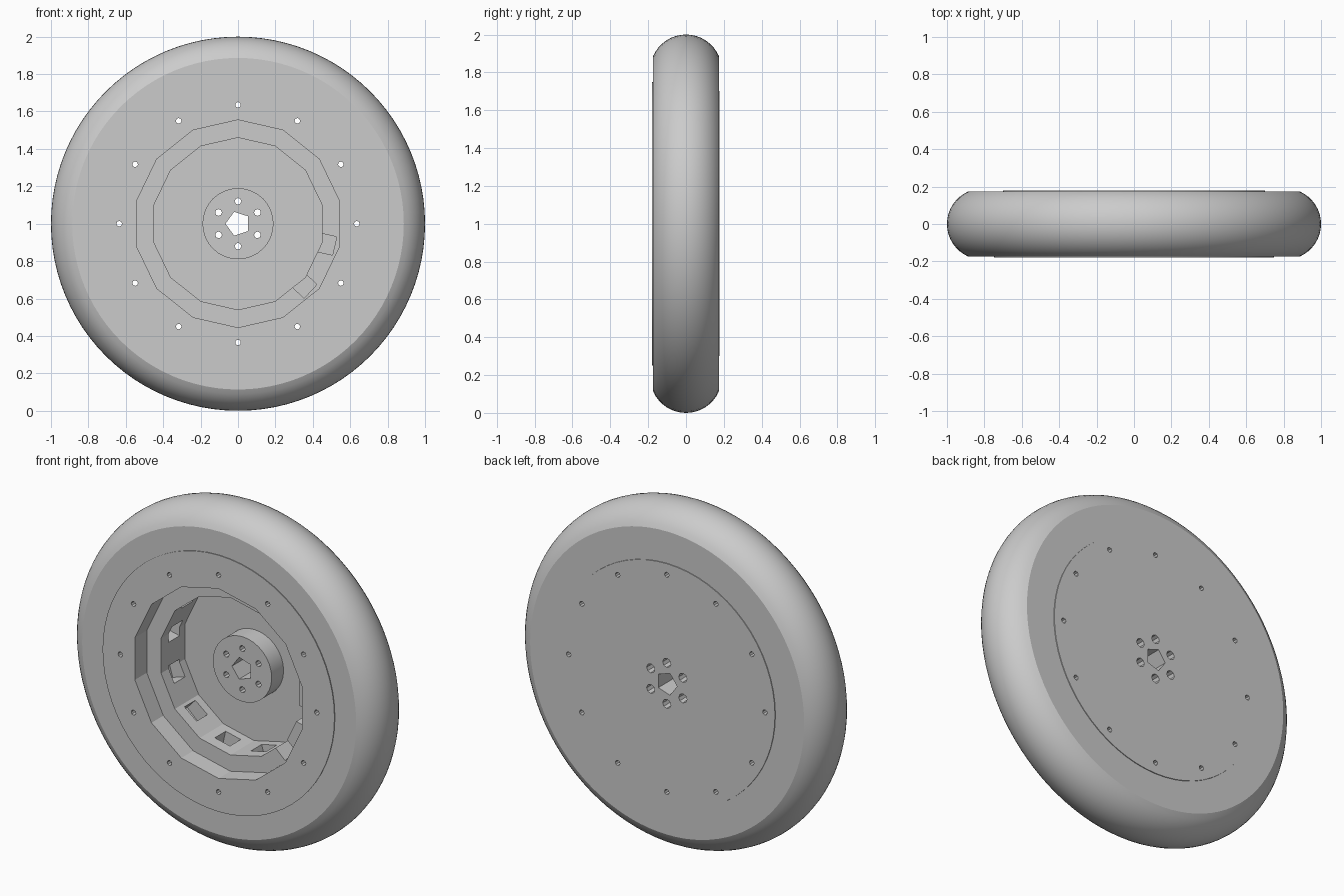
import bpy
import bmesh
from math import pi, sin, cos, radians, asin
from mathutils import Matrix, Vector

if "Cube" in bpy.data.objects:
    bpy.data.objects.remove(bpy.data.objects["Cube"])

# One plain grey for the whole wheel
grey = bpy.data.materials.new("plain_grey")
grey.use_nodes = True
colour = (0.6, 0.6, 0.6, 1)
grey.diffuse_color = colour
grey.node_tree.nodes["Principled BSDF"].inputs["Base Color"].default_value = colour

AXLE = Vector((0, 0, 1))


def make_object(name, bm):
    bmesh.ops.recalc_face_normals(bm, faces=bm.faces)
    mesh = bpy.data.meshes.new(name)
    bm.to_mesh(mesh)
    bm.free()
    mesh.materials.append(grey)
    obj = bpy.data.objects.new(name, mesh)
    bpy.context.collection.objects.link(obj)
    return obj


def add_drum(bm, front, back, r_front, r_back, sides, radius=0, angle=0, turn=0):
    """Drum along y, set at a polar position around the axle."""
    place = AXLE + Vector((radius * cos(angle), (front + back) / 2, radius * sin(angle)))
    matrix = Matrix.Translation(place) @ Matrix.Rotation(pi / 2, 4, 'X') @ Matrix.Rotation(turn, 4, 'Z')
    bmesh.ops.create_cone(bm, cap_ends=True, segments=sides, radius1=r_back,
                          radius2=r_front, depth=back - front, matrix=matrix)


def drum(name, *args, **kwargs):
    bm = bmesh.new()
    add_drum(bm, *args, **kwargs)
    return make_object(name, bm)


def add_slot(bm, angle, inner, outer, width, front, back):
    """Box running outwards from the axle."""
    middle = Vector(((inner + outer) / 2, (front + back) / 2, 0))
    matrix = (Matrix.Translation(AXLE) @ Matrix.Rotation(-angle, 4, 'Y')
              @ Matrix.Translation(middle)
              @ Matrix.Diagonal((outer - inner, back - front, width, 1)))
    bmesh.ops.create_cube(bm, size=1, matrix=matrix)


def cut(target, cutter):
    cutter.hide_render = True
    mod = target.modifiers.new("cut", 'BOOLEAN')
    mod.operation = 'DIFFERENCE'
    mod.solver = 'EXACT'
    mod.object = cutter
    bpy.context.view_layer.objects.active = target
    bpy.ops.object.modifier_apply(modifier=mod.name)


def smooth(obj, angle):
    bpy.ops.object.select_all(action='DESELECT')
    obj.select_set(True)
    bpy.context.view_layer.objects.active = obj
    bpy.ops.object.shade_smooth_by_angle(angle=radians(angle))


# Tyre: rounded tread with flat side walls, turned around the axle
bm = bmesh.new()
tread, half_width, steps = 0.19, 0.174, 16
limit = asin(half_width / tread)
profile = [(0.69, -half_width)]
for i in range(steps + 1):
    a = -limit + 2 * limit * i / steps
    profile.append((1 - tread + tread * cos(a), tread * sin(a)))
profile.append((0.69, half_width))
verts = [bm.verts.new((r, y, 1)) for r, y in profile]
edges = [bm.edges.new((v, verts[(i + 1) % len(verts)])) for i, v in enumerate(verts)]
bmesh.ops.spin(bm, geom=verts + edges, cent=AXLE, axis=(0, 1, 0),
               angle=2 * pi, steps=96, use_duplicate=False)
bmesh.ops.remove_doubles(bm, verts=bm.verts, dist=0.0001)
tyre = make_object("tyre", bm)
smooth(tyre, 25)

# Rim plate with a stepped, many-sided recess in the front
rim = drum("rim_plate", -0.18, 0.178, 0.75, 0.70, 64)
outer_recess = drum("outer_recess_cutter", -0.3, -0.07, 0.555, 0.555, 14)
inner_recess = drum("inner_recess_cutter", -0.2, 0.15, 0.46, 0.46, 14)
cut(rim, outer_recess)
cut(rim, inner_recess)

# Slots in the recess wall, two of them open to the ledge
bm = bmesh.new()
for i in range(12):
    angle = radians(i * 30 + 17)
    opened = i in (10, 11)
    add_slot(bm, angle, 0.40, 0.53, 0.10, -0.1 if opened else 0.0, 0.1)
slots = make_object("slot_cutter", bm)
cut(rim, slots)

# Hub boss on the recess floor
hub = drum("hub", 0.04, 0.16, 0.19, 0.19, 32)

# Bolt holes around rim and hub, and the five-sided axle hole
bm = bmesh.new()
for i in range(12):
    add_drum(bm, -0.3, 0.3, 0.015, 0.015, 8, radius=0.635, angle=i * pi / 6)
for i in range(6):
    add_drum(bm, -0.02, 0.2, 0.014, 0.028, 8, radius=0.12, angle=i * pi / 3 + pi / 6)
add_drum(bm, -0.3, 0.3, 0.067, 0.067, 5, turn=pi / 2)
holes = make_object("hole_cutter", bm)
for part in (rim, hub):
    cut(part, holes)
    smooth(part, 20)

for cutter in (outer_recess, inner_recess, slots, holes):
    bpy.data.objects.remove(cutter)
